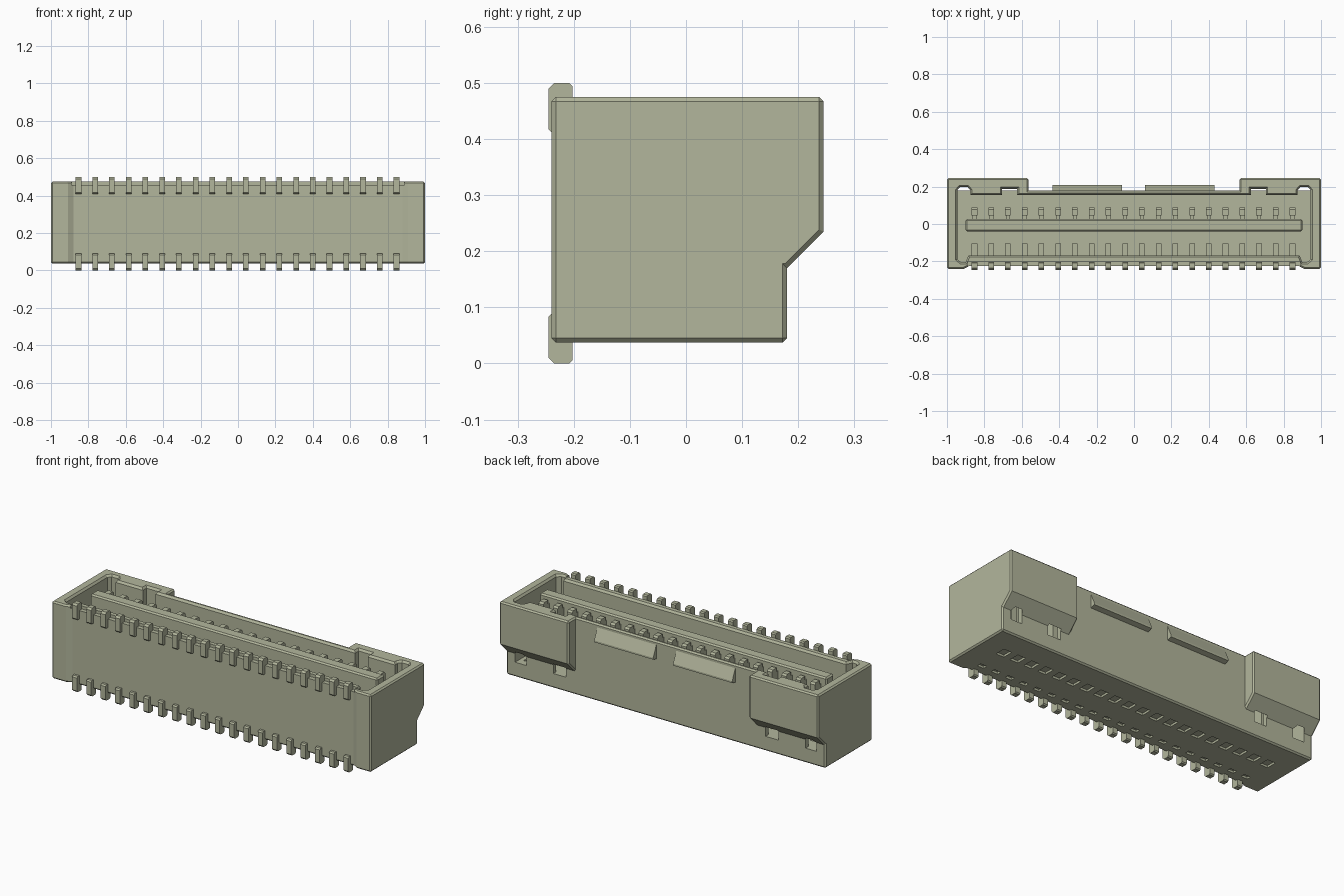
import bpy, bmesh, math
from mathutils import Vector

if "Cube" in bpy.data.objects:
    bpy.data.objects.remove(bpy.data.objects["Cube"], do_unlink=True)

COL = (0.45, 0.47, 0.335, 1.0)
mat = bpy.data.materials.new("olive grey plastic")
mat.use_nodes = True
mat.diffuse_color = COL
bsdf = mat.node_tree.nodes["Principled BSDF"]
bsdf.inputs["Base Color"].default_value = COL
bsdf.inputs["Roughness"].default_value = 0.6


def finish(name, bm):
    bmesh.ops.recalc_face_normals(bm, faces=bm.faces)
    me = bpy.data.meshes.new(name)
    bm.to_mesh(me)
    bm.free()
    me.materials.append(mat)
    ob = bpy.data.objects.new(name, me)
    bpy.context.collection.objects.link(ob)
    return ob


def add_loft(bm, loops):
    """Join matching closed loops and cap both ends."""
    rings = [[bm.verts.new(p) for p in loop] for loop in loops]
    n = len(rings[0])
    for a, b in zip(rings, rings[1:]):
        for i in range(n):
            j = (i + 1) % n
            bm.faces.new((a[i], a[j], b[j], b[i]))
    bm.faces.new(rings[0][::-1])
    bm.faces.new(rings[-1])


def add_yz(bm, prof, x0, x1):
    add_loft(bm, [[(x, y, z) for y, z in prof] for x in (x0, x1)])


def add_box(bm, x0, x1, y0, y1, z0, z1):
    add_yz(bm, [(y0, z0), (y1, z0), (y1, z1), (y0, z1)], x0, x1)


def offset(poly, d):
    """Grow a counter-clockwise outline by d."""
    out = []
    for i, p in enumerate(poly):
        a, b, c = Vector(poly[i - 1]), Vector(p), Vector(poly[(i + 1) % len(poly)])
        u, v = (b - a).normalized(), (c - b).normalized()
        n1, n2 = Vector((u.y, -u.x)), Vector((v.y, -v.x))
        out.append(tuple(b + (n1 + n2) * d / (1 + n1.dot(n2))))
    return out


def apply_mod(ob, kind, **props):
    m = ob.modifiers.new(kind, kind)
    for k, v in props.items():
        setattr(m, k, v)
    bpy.context.view_layer.objects.active = ob
    bpy.ops.object.modifier_apply(modifier=m.name)


def chamfer(ob, w):
    apply_mod(ob, 'BEVEL', width=w, segments=1, limit_method='ANGLE',
              angle_limit=math.radians(60))


def boolean(ob, other, op):
    apply_mod(ob, 'BOOLEAN', object=other, operation=op, solver='EXACT')
    bpy.data.objects.remove(other, do_unlink=True)


def mirrored(half):
    """Right half of an outline, front to back, closed by its mirror image."""
    return half + [(-x, y) for x, y in reversed(half)]


TOP, BASE = 0.475, 0.037
PINS = [-0.853 + i * 0.0895 for i in range(20)]
HW = 0.015

# Housing with a shallow recess along the front
outline = mirrored([(0.88, -0.224), (0.91, -0.24), (1.0, -0.24), (1.0, 0.18)])
bm = bmesh.new()
add_loft(bm, [[(x, y, z) for x, y in outline] for z in (BASE, TOP)])
housing = finish("housing", bm)
chamfer(housing, 0.008)

# Overhanging rear corner blocks
for s in (1, -1):
    bm = bmesh.new()
    add_yz(bm, [(0.10, 0.17), (0.18, 0.17), (0.245, 0.235), (0.245, TOP), (0.10, TOP)],
           s * 0.565, s * 1.0)
    block = finish("corner_block", bm)
    chamfer(block, 0.008)
    boolean(housing, block, 'UNION')

# Cavity with corner pockets, keying notches and a flared rim
cavity = mirrored([
    (0.885, -0.168), (0.90, -0.205), (0.925, -0.205), (0.945, -0.188),
    (0.945, 0.18), (0.93, 0.198), (0.89, 0.198), (0.875, 0.18), (0.875, 0.155),
    (0.705, 0.155), (0.705, 0.188), (0.625, 0.188), (0.625, 0.155)])
FLOOR = 0.12
bm = bmesh.new()
add_loft(bm, [[(x, y, z) for x, y in offset(cavity, d)]
              for d, z in ((0, FLOOR), (0, TOP - 0.012), (0.009, TOP), (0.009, TOP + 0.05))])
boolean(housing, finish("cavity_cutter", bm), 'DIFFERENCE')

# Lowered ledge behind the upper front pins
bm = bmesh.new()
add_box(bm, -0.89, 0.89, -0.3, -0.2, 0.458, 0.6)
boolean(housing, finish("ledge_cutter", bm), 'DIFFERENCE')

# Two rows of shallow slots in the underside
bm = bmesh.new()
for x in PINS:
    add_box(bm, x - 0.025, x + 0.025, -0.02, 0.04, 0.0, BASE + 0.012)
    add_box(bm, x - 0.02, x + 0.02, -0.17, -0.145, 0.0, BASE + 0.012)
boolean(housing, finish("slot_cutter", bm), 'DIFFERENCE')

# Central tongue
bm = bmesh.new()
add_box(bm, -0.9, 0.9, -0.04, 0.027, FLOOR - 0.02, 0.465)
chamfer(finish("tongue", bm), 0.008)

# Wedge latches on the rear wall
bm = bmesh.new()
for c in (-0.25, 0.245):
    add_yz(bm, [(0.17, 0.375), (0.18, 0.375), (0.208, 0.382), (0.208, 0.392),
                (0.18, 0.455), (0.17, 0.455)], c - 0.185, c + 0.185)
finish("rear_latches", bm)

# Upper and lower solder pins on the front
hook = [(-0.19, 0.41), (-0.238, 0.41), (-0.245, 0.417), (-0.245, 0.49),
        (-0.235, 0.5), (-0.208, 0.5), (-0.202, 0.494), (-0.202, 0.45), (-0.19, 0.45)]
for name, prof in (("upper_pins", hook), ("lower_pins", [(y, 0.5 - z) for y, z in hook])):
    bm = bmesh.new()
    for x in PINS:
        add_yz(bm, prof, x - HW, x + HW)
    finish(name, bm)

# Contacts on either side of the tongue
bm = bmesh.new()
for x in PINS:
    add_box(bm, x - 0.011, x + 0.011, 0.02, 0.05, FLOOR - 0.01, 0.425)
    add_yz(bm, [(0.045, FLOOR - 0.01), (0.087, FLOOR - 0.01), (0.087, 0.44),
                (0.078, 0.45), (0.045, 0.45)], x - HW, x + HW)
finish("rear_contacts", bm)
bm = bmesh.new()
for x in PINS:
    add_box(bm, x - HW, x + HW, -0.17, -0.105, FLOOR - 0.01, 0.30)
finish("front_contacts", bm)

# Triangular marker for the first contact
bm = bmesh.new()
tri = [(0.855, 0.11), (0.915, 0.075), (0.915, 0.142)]
add_loft(bm, [[(x, y, z) for x, y in tri] for z in (FLOOR - 0.002, FLOOR + 0.006)])
finish("first_contact_marker", bm)
